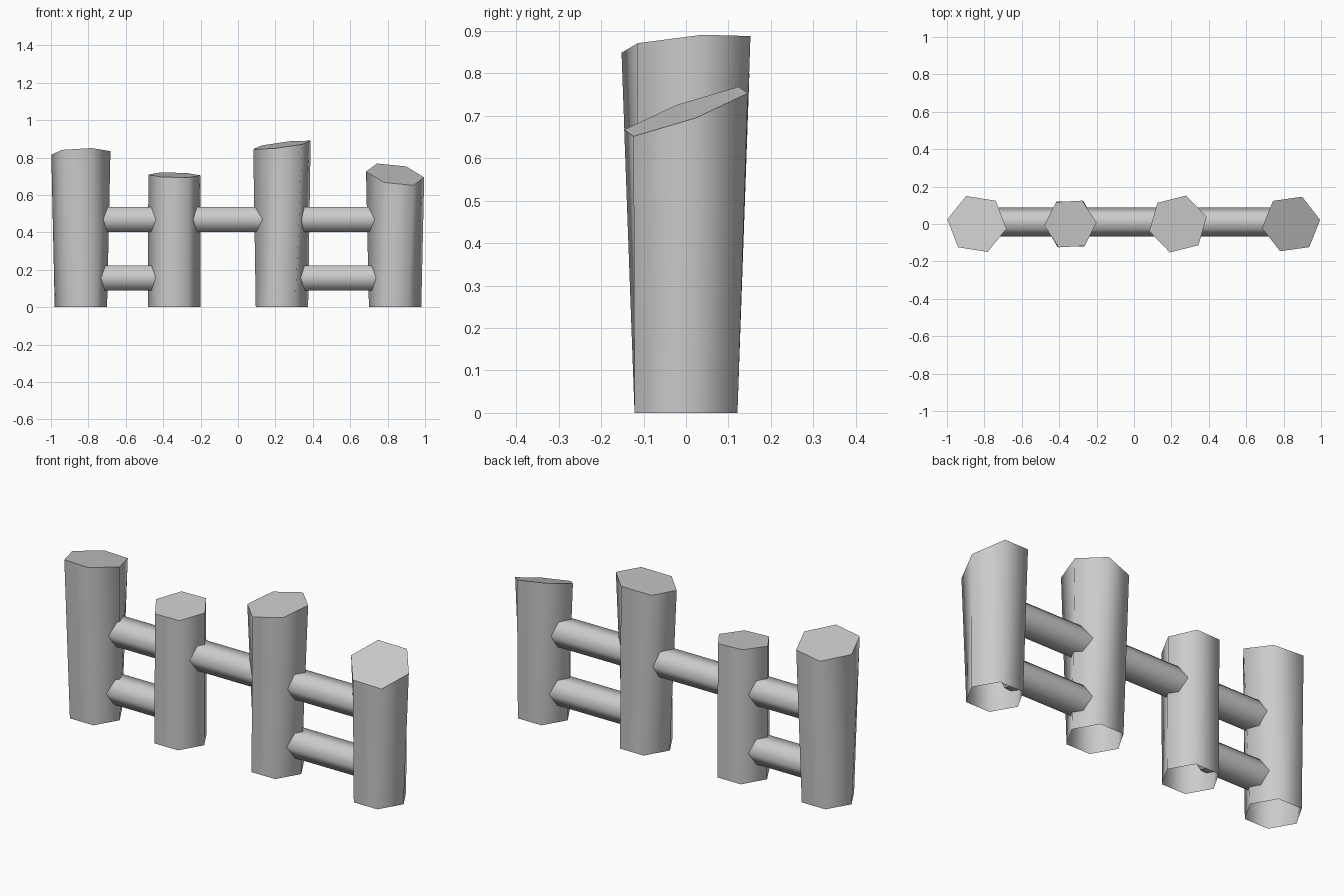
import bpy, bmesh
from math import cos, sin, radians, tau
from mathutils import Matrix

cube = bpy.data.objects.get("Cube")
if cube:
    bpy.data.objects.remove(cube, do_unlink=True)

GREY = (0.6, 0.6, 0.6, 1)
mat = bpy.data.materials.new("plain grey")
mat.use_nodes = True
mat.diffuse_color = GREY
for node in mat.node_tree.nodes:
    if node.type == "BSDF_PRINCIPLED":
        node.inputs["Base Color"].default_value = GREY


def finish(bm, name):
    bmesh.ops.recalc_face_normals(bm, faces=bm.faces)
    mesh = bpy.data.meshes.new(name)
    bm.to_mesh(mesh)
    bm.free()
    mesh.materials.append(mat)
    obj = bpy.data.objects.new(name, mesh)
    bpy.context.collection.objects.link(obj)


def tube(bm, lower, upper):
    """Smooth side walls between two rings of points; returns the upper ring."""
    a = [bm.verts.new(p) for p in lower]
    b = [bm.verts.new(p) for p in upper]
    for i in range(len(a)):
        j = (i + 1) % len(a)
        bm.faces.new((a[i], a[j], b[j], b[i])).smooth = True
    return b


def post(name, x, radius, twist, height, slope_x, slope_y):
    """Six-sided flaring post, open below, with a slanted flat cut on top."""
    bottom, top = [], []
    for i in range(6):
        t = tau * i / 6
        bottom.append((x + 0.14 * cos(t), 0.14 * sin(t), 0))
        u = t + radians(twist)
        dx, dy = radius * cos(u), radius * sin(u)
        top.append((x + dx, dy, height + slope_x * dx + slope_y * dy))
    bm = bmesh.new()
    cap = bm.faces.new(tube(bm, bottom, top))
    for e in cap.edges:
        e.smooth = False
    finish(bm, name)


def rail(name, x0, x1, z, y=0.01, r=0.077):
    """Six-sided rail with its ridges facing front and back."""
    rings = [[(x, y + r * cos(tau * i / 6), z + r * sin(tau * i / 6))
              for i in range(6)] for x in (x0, x1)]
    bm = bmesh.new()
    tube(bm, *rings)
    finish(bm, name)


# Posts: x, top radius, twist, height, slope of the cut
post("right_end_post", -0.84, 0.16, -9, 0.825, 0.035, -0.16)
post("right_middle_post", -0.34, 0.14, 3, 0.707, -0.02, 0.1)
post("left_middle_post", 0.235, 0.158, 14, 0.868, 0.125, 0.094)
post("left_end_post", 0.84, 0.157, 8, 0.71, -0.15, 0.355)

# Rails reach just inside the posts
UPPER, LOWER, INSET = 0.47, 0.157, 0.085
rail("right_upper_rail", -0.84 + INSET, -0.34 - INSET, UPPER)
rail("right_lower_rail", -0.84 + INSET, -0.34 - INSET, LOWER)
rail("middle_rail", -0.34 + INSET, 0.235 - INSET, UPPER)
rail("left_upper_rail", 0.235 + INSET, 0.84 - INSET, UPPER)
rail("left_lower_rail", 0.235 + INSET, 0.84 - INSET, LOWER)
